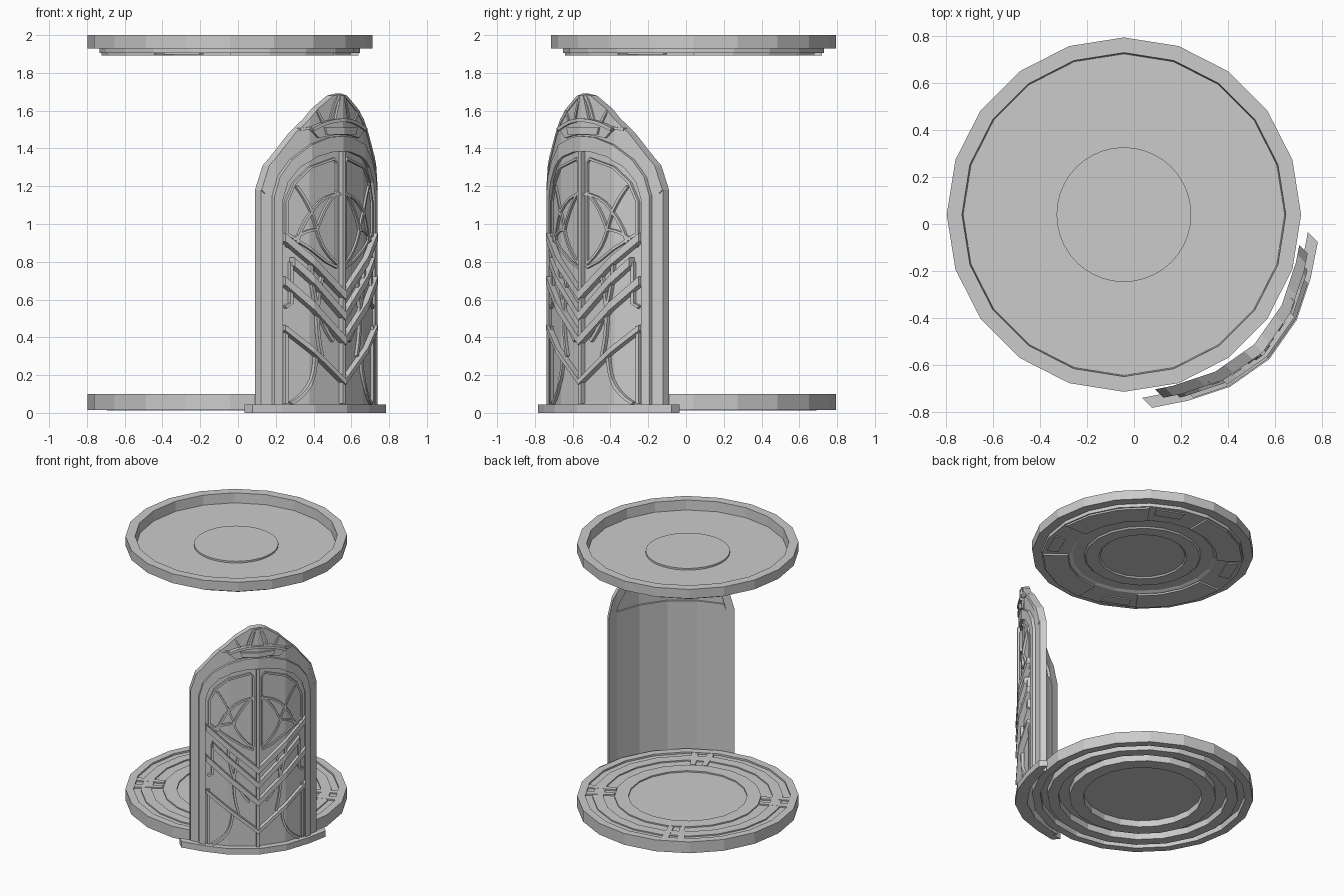
import bpy, bmesh
from math import cos, sin, pi, sqrt, hypot, radians

if "Cube" in bpy.data.objects:
    bpy.data.objects.remove(bpy.data.objects["Cube"])

CX, CY = -0.043, 0.04
KNOTS = [(0, .725), (.2, .69), (.37, .605), (.6, .451)]   # faceted wall curve: sideways -> outward


def wall(u):
    u = abs(u)
    for (a, p), (b, q) in zip(KNOTS, KNOTS[1:]):
        if u <= b:
            return p + (q - p) * (u - a) / (b - a)
    return KNOTS[-1][1]


def finish(name, bm):
    bmesh.ops.recalc_face_normals(bm, faces=bm.faces[:])
    me = bpy.data.meshes.new(name)
    bm.to_mesh(me)
    bm.free()
    ob = bpy.data.objects.new(name, me)
    bpy.context.collection.objects.link(ob)
    return ob


def ribbons(name, pairs, d0, d1):
    """Bands between pairs of (u, z) lines, bent round the wall, solid from depth d0 to d1."""
    bm = bmesh.new()
    for a, b in pairs:
        va = [bm.verts.new((u, d0, z)) for u, z in a]
        vb = [bm.verts.new((u, d0, z)) for u, z in b]
        for i in range(len(a) - 1):
            bm.faces.new((va[i], va[i + 1], vb[i + 1], vb[i]))
    for k in (-.37, -.2, 0, .2, .37):
        bmesh.ops.bisect_plane(bm, geom=bm.verts[:] + bm.edges[:] + bm.faces[:],
                               plane_co=(k, 0, 0), plane_no=(1, 0, 0), dist=1e-5)
    ext = bmesh.ops.extrude_face_region(bm, geom=bm.faces[:], use_keep_orig=True)
    for v in ext["geom"]:
        if isinstance(v, bmesh.types.BMVert):
            v.co.y = d1
    for v in bm.verts:
        u, d, z = v.co
        w = wall(u) + d
        v.co = ((u + w) / sqrt(2), (u - w) / sqrt(2), z)
    return finish(name, bm)


def flip(pts):
    return [(-u, z) for u, z in pts]


def arch(half):
    return flip(half) + half[-2::-1]


def slab(name, half, d0, d1):
    return ribbons(name, [(flip(half), half)], d0, d1)


def bez(a, b, c, n=7):
    return [tuple((1-t)**2*p + 2*t*(1-t)*q + t*t*r for p, q, r in zip(a, b, c))
            for t in (i / n for i in range(n + 1))]


def stroke(pts, w):
    left, right = [], []
    for i, (u, z) in enumerate(pts):
        p, q = pts[max(i - 1, 0)], pts[min(i + 1, len(pts) - 1)]
        l = hypot(q[0] - p[0], q[1] - p[1])
        nu, nz = -(q[1] - p[1]) / l * w / 2, (q[0] - p[0]) / l * w / 2
        left.append((u + nu, z + nz))
        right.append((u - nu, z - nz))
    return left, right


def strokes(name, paths, w, d0, d1):
    """Thin ribs along paths, repeated on both halves of the panel."""
    prs = []
    for p in paths:
        a, b = stroke(p, w)
        prs += [(a, b), (flip(a), flip(b))]
    return ribbons(name, prs, d0, d1)


def lathe(name, prof, n, start=0, steps=None):
    """Spin an (r, z) profile; a closed loop profile with steps gives an arc block."""
    bm = bmesh.new()
    count = n if steps is None else steps + 1
    rings = [[bm.verts.new((CX + r * cos(start + 2*pi*i/n), CY + r * sin(start + 2*pi*i/n), z))
              for r, z in prof] for i in range(count)]
    m = len(prof)
    for i in range(n if steps is None else steps):
        p, q = rings[i], rings[(i + 1) % count]
        for j in range(m if steps else m - 1):
            k = (j + 1) % m
            bm.faces.new((p[j], q[j], q[k], p[k]))
    if steps:
        bm.faces.new(rings[0])
        bm.faces.new(rings[-1])
    bmesh.ops.remove_doubles(bm, verts=bm.verts[:], dist=1e-5)
    return finish(name, bm)


def box_prof(r0, r1, z0, z1):
    return [(r0, z0), (r1, z0), (r1, z1), (r0, z1)]


# Ceiling disc: dished top, stepped underside
lathe("ceiling_disc", [(0, 1.927), (.685, 1.927), (.69, 2), (.755, 2), (.755, 1.93), (.69, 1.93),
                       (.69, 1.905), (.5, 1.905), (.48, 1.915), (.40, 1.915), (.39, 1.905),
                       (.30, 1.905), (.29, 1.915), (0, 1.915)], 20)
lathe("ceiling_centre_plate", [(0, 1.94), (.287, 1.94), (.287, 1.925)], 40)
for i in range(4):
    lathe("ceiling_arc_plate", box_prof(.51, .68, 1.893, 1.907), 20, i*pi/2, 3)
    lathe("ceiling_arc_trim", box_prof(.58, .66, 1.898, 1.907), 20, i*pi/2 + radians(58), 1)

# Floor disc: raised rings above, open ring channels below
lathe("floor_disc", [(0, .086), (.405, .086), (.405, .096), (.5, .096), (.5, .087), (.577, .087),
                     (.577, .096), (.65, .096), (.65, .087), (.7, .087), (.7, .1), (.755, .1),
                     (.755, .015), (.7, .015), (.7, .06), (.65, .06), (.65, .012), (.577, .012),
                     (.577, .06), (.5, .06), (.5, .012), (.405, .012), (.405, .06), (0, .06)], 20)
for i in range(4):
    for off in (0, 9):
        lathe("floor_spacer", box_prof(.5, .7, .08, .097), 90, radians(90*i + 20 + off), 1)

# Wall panel: plinth, arched frame, inner rib and panel
OUT = [(.435, 0), (.435, 1.18), (.40, 1.31), (.275, 1.48), (.15, 1.61), (.05, 1.68), (0, 1.69)]
RIB_O = [(.385, .0), (.385, 1.15), (.36, 1.25), (.30, 1.34), (.2, 1.42), (.08, 1.46), (0, 1.465)]
RIB_I = [(.345, .0), (.345, 1.13), (.32, 1.22), (.26, 1.30), (.17, 1.355), (.07, 1.38), (0, 1.385)]
slab("plinth", [(.5, 0), (.5, .045)], .03, .09)
ribbons("arch_frame", [(arch(OUT), arch(RIB_O))], 0, .045)
ribbons("arch_rib", [(arch(RIB_O), arch(RIB_I))], .02, .065)
slab("wall_panel", [(.385, 0), (.385, 1.15), (.37, 1.2)], .005, .045)
slab("wall_panel_top", [(.375, 1.2), (.36, 1.25), (.30, 1.34), (.2, 1.42), (.08, 1.46)], .018, .045)

# Central spine
slab("spine", [(.012, .05), (.012, 1.385)], .04, .075)

# Chevron bars: outer edge high, centre low
for uo, zo, zc, w in ((.345, .93, .6, .045), (.30, .80, .49, .045),
                      (.345, .70, .36, .045), (.345, .45, .15, .03)):
    top, low = [(-uo, zo + w/2), (0, zc + w), (uo, zo + w/2)], [(-uo, zo - w/2), (0, zc), (uo, zo - w/2)]
    ribbons("chevron_bar", [(top, low)], .04, .085)

# Flower and leaf tracery ribs
strokes("upper_tracery", [
    bez((.16, .97), (.20, 1.10), (.27, 1.20)),
    bez((.16, .97), (.25, .97), (.32, .88)),
    bez((.16, .97), (.11, 1.10), (.03, 1.17)),
    bez((.16, .97), (.13, .86), (.03, .79)),
    bez((.27, .90), (.20, 1.16), (.0, 1.16)),
    [(.32, .93), (.32, 1.12), (.28, 1.22), (.2, 1.30), (.05, 1.345), (.03, 1.32), (.03, .80)],
    [(.32, .95), (.10, .80), (.03, .77)]], .013, .04, .06)
strokes("lower_tracery", [
    bez((.17, .31), (.17, .13), (.30, .05)),
    bez((.20, .80), (.20, .55), (.06, .38)),
    bez((.13, .72), (.19, .5), (.13, .30)),
    [(.30, .80), (.30, .58), (.33, .56)],
    [(.325, .46), (.325, .05)]], .016, .04, .065)

# Crown: visor band and fan rays at the peak
VT = bez((-.20, 1.50), (0, 1.60), (.20, 1.50), 8)
VB = bez((-.15, 1.455), (0, 1.49), (.15, 1.455), 8)
ribbons("crown_visor", [(VT, VB)], .03, .06)
ribbons("crown_visor_lip", [stroke(VT, .018)], .03, .075)
slab("crown_slot", [(.11, 1.475), (.12, 1.51)], .03, .072)
slab("crown_peak", [(.045, 1.55), (.03, 1.61), (.012, 1.68)], .03, .06)
strokes("crown_rays", [bez((.07, 1.545), (.055, 1.61), (.02, 1.68)),
                       [(.12, 1.54), (.155, 1.60)], [(.19, 1.51), (.25, 1.50)],
                       [(.02, 1.55), (.012, 1.67)]], .014, .03, .055)
# Edge bead following the outside of the arch top
ribbons("arch_shoulder", [(arch(OUT[1:]), arch([(u*.965, z - .018) for u, z in OUT[1:]]))], .01, .05)
